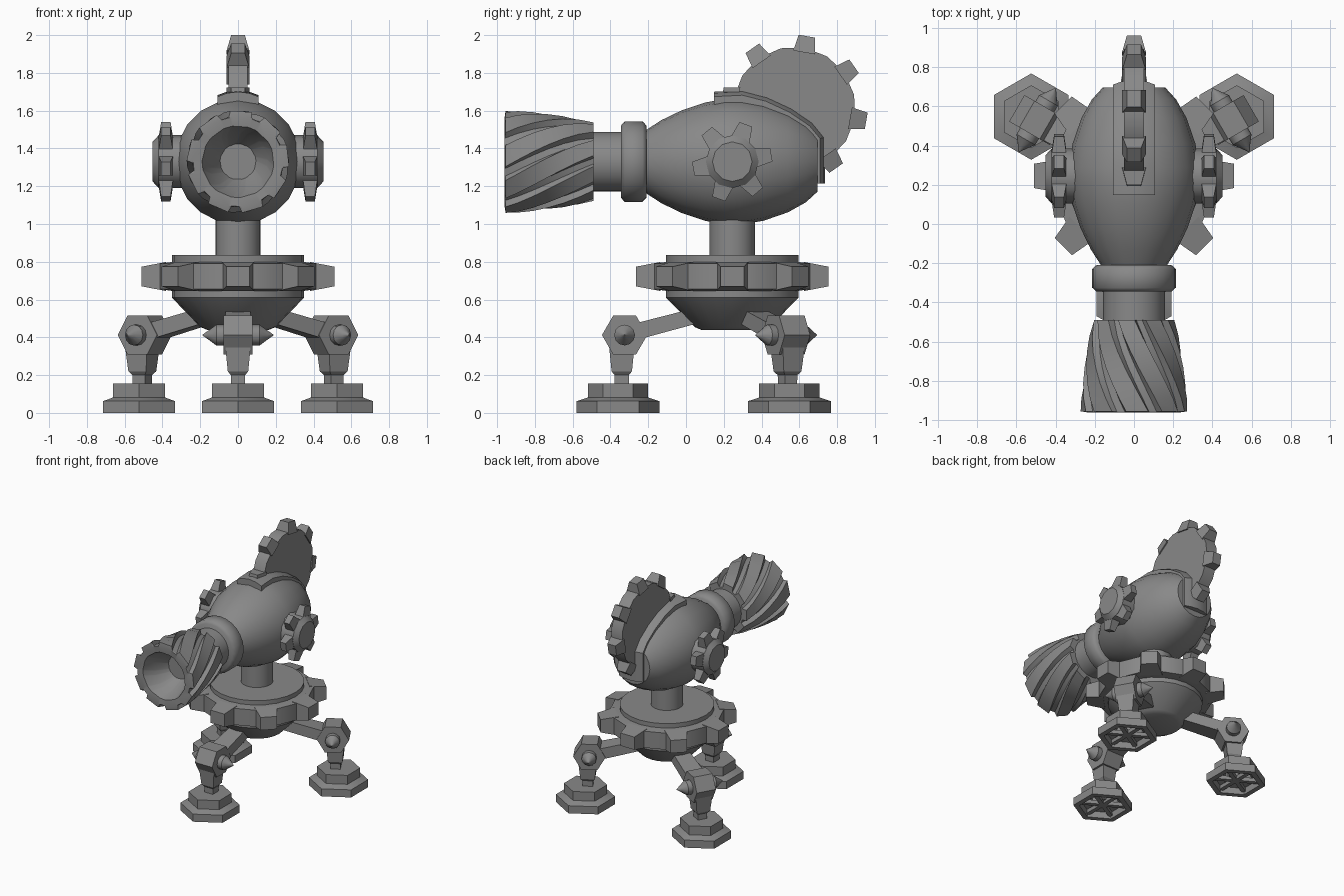
import bpy, bmesh, math
from mathutils import Matrix, Vector

if "Cube" in bpy.data.objects:
    bpy.data.objects.remove(bpy.data.objects["Cube"])

GREY = bpy.data.materials.new("grey")
GREY.diffuse_color = (0.25, 0.25, 0.25, 1)
GREY.use_nodes = True
GREY.node_tree.nodes["Principled BSDF"].inputs["Base Color"].default_value = GREY.diffuse_color
T = Matrix.Translation
# local z -> world x (sideways axles) and local z -> world y (barrel axis)
AXLE = Matrix(((0, 0, 1, 0), (1, 0, 0, 0), (0, 1, 0, 0), (0, 0, 0, 1)))
BORE = Matrix(((0, 1, 0, 0), (0, 0, 1, 0), (1, 0, 0, 0), (0, 0, 0, 1)))
CY, CZ = 0.245, 1.33          # turret centre


def rz(deg):
    return Matrix.Rotation(math.radians(deg), 4, 'Z')


def finish(name, bm, m=Matrix(), angle=32):
    bm.transform(m)
    bmesh.ops.recalc_face_normals(bm, faces=bm.faces[:])
    me = bpy.data.meshes.new(name)
    bm.to_mesh(me)
    bm.free()
    ob = bpy.data.objects.new(name, me)
    me.materials.append(GREY)
    bpy.context.collection.objects.link(ob)
    bpy.context.view_layer.objects.active = ob
    ob.select_set(True)
    bpy.ops.object.shade_smooth_by_angle(angle=math.radians(angle))
    ob.select_set(False)
    return ob


def rings_to_mesh(bm, rings, caps=True):
    """Skin a list of equally long point rings."""
    vr = [[bm.verts.new(p) for p in r] for r in rings]
    n = len(vr[0])
    for a, b in zip(vr, vr[1:]):
        for i in range(n):
            j = (i + 1) % n
            bm.faces.new((a[i], a[j], b[j], b[i]))
    if caps:
        bm.faces.new(vr[0])
        bm.faces.new(vr[-1])


def lathe(bm, profile, n, phase=0.0):
    """Profile of (radius, height) turned about local z."""
    rings = []
    for r, z in profile:
        rings.append([(r * math.cos(a), r * math.sin(a), z) for a in
                      (2 * math.pi * i / n + math.radians(phase) for i in range(n))])
    rings_to_mesh(bm, rings)


def bar(bm, a, b, m=Matrix()):
    """Tapered block along local x; each end is (x, half width, half height, z)."""
    rings = []
    for x, w, h, z in (a, b):
        rings.append([m @ Vector((x, s * w, z + t * h))
                      for s, t in ((-1, -1), (1, -1), (1, 1), (-1, 1))])
    rings_to_mesh(bm, rings)


def gear(name, profile, n, teeth, phase, a, b, m, turn=0):
    bm = bmesh.new()
    lathe(bm, profile, n, turn)
    for k in range(teeth):
        bar(bm, a, b, rz(phase + 360 * k / teeth))
    return finish(name, bm, m)


def turned(name, profile, n, m, phase=0, angle=32):
    bm = bmesh.new()
    lathe(bm, profile, n, phase)
    return finish(name, bm, m, angle)


# Base: toothed ring over a tapered bowl, with the column
base = T((0, CY, 0))
gear("base_ring", [(0.35, 0.645), (0.42, 0.655), (0.42, 0.79), (0.35, 0.80)], 16, 8, 0,
     (0.38, 0.085, 0.077, 0.722), (0.51, 0.062, 0.052, 0.722), base, 11.25)
turned("base_plate", [(0.35, 0.78), (0.35, 0.835)], 24, base)
turned("base_bowl", [(0.165, 0.44), (0.2, 0.455), (0.35, 0.61), (0.35, 0.66)], 24, base)
turned("column", [(0.12, 0.82), (0.12, 1.06)], 24, base)

# Three legs
for k, ang in enumerate((-90, 30, 150)):
    m = base @ rz(ang)
    tag = "_%d" % (k + 1)
    bm = bmesh.new()
    lathe(bm, [(0.02, 0.14), (0.115, 0.14), (0.12, 0.06), (0.17, 0.05), (0.175, 0), (0.22, 0),
               (0.22, 0.062), (0.17, 0.078), (0.16, 0.082), (0.16, 0.155), (0.02, 0.155)], 6)
    for s in range(3):
        bar(bm, (-0.175, 0.016, 0.015, 0.035), (0.175, 0.016, 0.015, 0.035), rz(60 * s))
    finish("foot" + tag, bm, m @ T((0.605, 0, 0)))

    q = math.sqrt(2)
    turned("shin" + tag, [(0.036 * q, 0.04), (0.038 * q, 0.2), (0.054 * q, 0.22), (0.068 * q, 0.36)],
           4, m @ T((0.585, 0, 0)), 45, 20)
    knee = m @ T((0.57, 0, 0.412)) @ Matrix.Rotation(math.pi / 2, 4, 'X')
    turned("knee" + tag, [(0.12, -0.078), (0.12, 0.078)], 6, knee)
    turned("knee_bolt" + tag, [(0.003, -0.187), (0.025, -0.155), (0.055, -0.115), (0.055, 0.115),
                               (0.025, 0.155), (0.003, 0.187)], 12, knee, 0, 35)
    bm = bmesh.new()
    bar(bm, (0.15, 0.06, 0.042, 0.525), (0.53, 0.075, 0.045, 0.425))
    finish("thigh" + tag, bm, m)

# Turret body, collar and neck
bore = T((0, 0, CZ)) @ BORE
turned("body", [(0.165, -0.215), (0.22, -0.13), (0.273, -0.02), (0.313, 0.1), (0.333, 0.21),
                (0.333, 0.29), (0.313, 0.41), (0.268, 0.54), (0.215, 0.635), (0.16, 0.695)],
       20, bore, 0, 40)
turned("collar", [(0.19, -0.345), (0.213, -0.325), (0.213, -0.23), (0.19, -0.208)], 24, bore, 0, 50)
turned("neck", [(0.157, -0.51), (0.157, -0.32)], 24, bore)

# Nozzle: twisted ridges outside, lip and funnel inside
SPEC = [(-0.49, 0.208, 0.172), (-0.57, 0.227, 0.192), (-0.65, 0.241, 0.207), (-0.73, 0.252, 0.219),
        (-0.81, 0.262, 0.229), (-0.89, 0.27, 0.237), (-0.955, 0.272, 0.24),
        (-0.96, 0.24, 0.237), (-0.955, 0.19, 0.19), (-0.86, 0.155, 0.155), (-0.76, 0.095, 0.095)]
rings = []
for y, ro, ri in SPEC:
    ring = []
    twist = 4 - 55 * (max(y, -0.96) + 0.96) / 0.47
    for k in range(9):
        for off, r in ((-12, ro), (12, ro), (15, ri), (25, ri)):
            a = math.radians(twist + 40 * k + off)
            ring.append((r * math.cos(a), r * math.sin(a), y))
    rings.append(ring)
bm = bmesh.new()
rings_to_mesh(bm, rings)
finish("nozzle", bm, bore, 25)

# Side gears, mirrored
for side, word in ((1, "right"), (-1, "left")):
    m = Matrix.Scale(side, 4, (1, 0, 0)) @ T((0, CY, CZ)) @ AXLE
    gear(word + "_gear", [(0.14, 0.28), (0.14, 0.42), (0.105, 0.452)], 12, 6, 10,
         (0.12, 0.052, 0.038, 0.382), (0.21, 0.036, 0.025, 0.382), m)

# Large cog on the back
gear("back_cog", [(0.325, -0.05), (0.325, 0.05)], 16, 8, 80 - 45,
     (0.30, 0.058, 0.06, 0), (0.387, 0.044, 0.036, 0), T((0, 0.573, 1.613)) @ AXLE, 12.5)

# Guard strip that hugs the top and back of the body
PATH = [(0.147, 1.70), (0.30, 1.708), (0.43, 1.675), (0.56, 1.615), (0.67, 1.54),
        (0.735, 1.46), (0.735, 1.215)]
NORM = [(0, 1), (0.1, 1), (0.3, 0.95), (0.5, 0.87), (0.65, 0.75), (0.95, 0.3), (1, 0)]
rings = []
for (y, z), (ny, nz) in zip(PATH, NORM):
    ring = []
    for x, d in ((-0.108, 0.09), (-0.108, 0.026), (-0.06, 0.008), (0, 0),
                 (0.06, 0.008), (0.108, 0.026), (0.108, 0.09)):
        ring.append((x, y - ny * d, z - nz * d))
    rings.append(ring)
bm = bmesh.new()
rings_to_mesh(bm, rings)
finish("cog_guard", bm)
